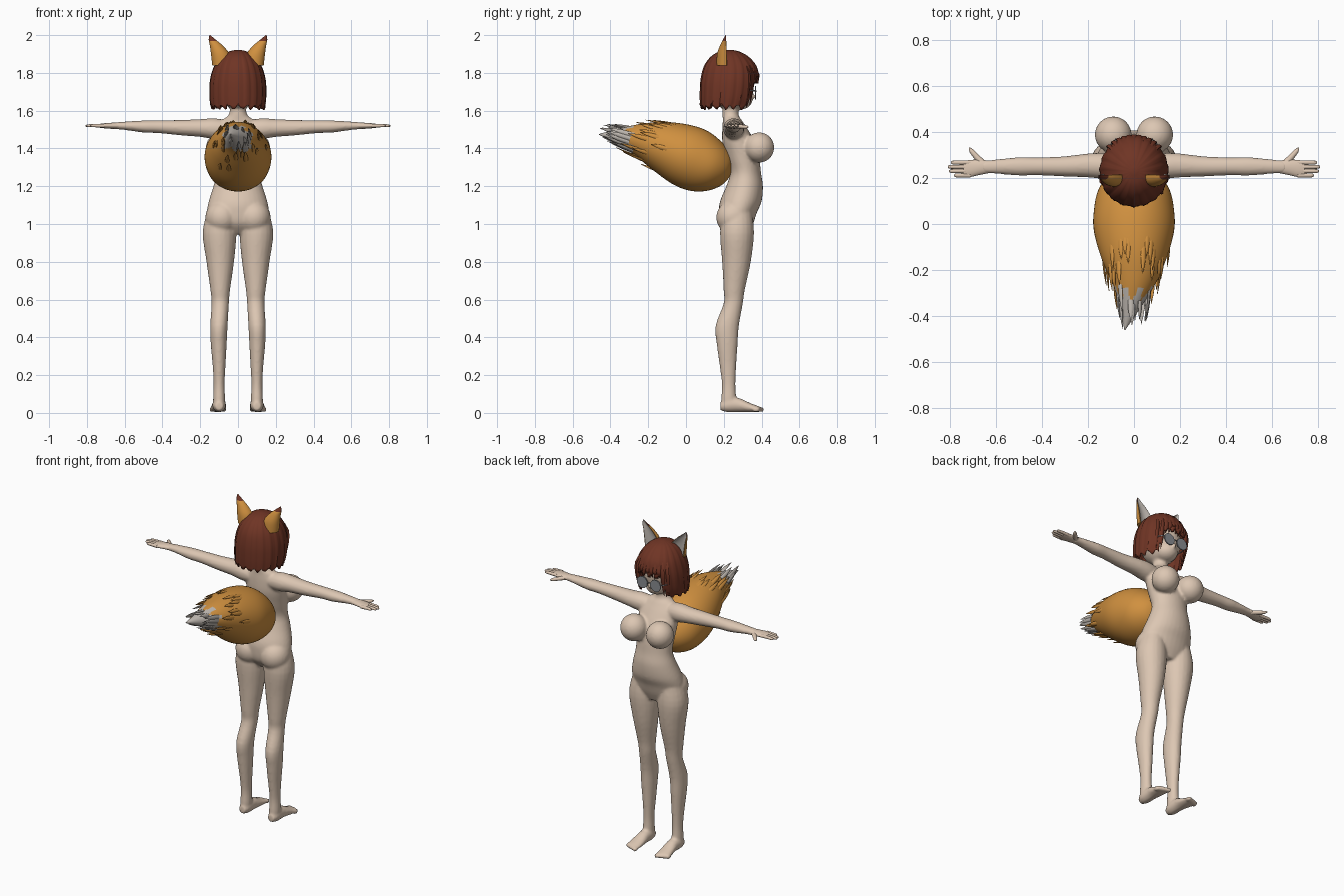
import bpy, bmesh, math, random
from mathutils import Vector, Matrix

random.seed(4)
if "Cube" in bpy.data.objects:
    bpy.data.objects.remove(bpy.data.objects["Cube"])

X, Y, Z = Vector((1, 0, 0)), Vector((0, 1, 0)), Vector((0, 0, 1))


def material(name, rgb, rough=0.7):
    m = bpy.data.materials.new(name)
    m.use_nodes = True
    m.diffuse_color = (*rgb, 1)
    node = m.node_tree.nodes["Principled BSDF"]
    node.inputs["Base Color"].default_value = (*rgb, 1)
    node.inputs["Roughness"].default_value = rough
    return m


skin = material("skin", (0.72, 0.57, 0.45))
auburn = material("auburn hair", (0.16, 0.035, 0.018))
orange = material("orange fur", (0.63, 0.28, 0.05))
pale = material("pale fur", (0.5, 0.46, 0.42))
lens_grey = material("lens grey", (0.25, 0.26, 0.28), 0.3)


def smooth_rows(rows, steps):
    """Catmull-Rom interpolation between loft rows."""
    out = []
    for i in range(len(rows) - 1):
        quad = [rows[max(i - 1, 0)], rows[i], rows[i + 1], rows[min(i + 2, len(rows) - 1)]]
        for k in range(steps):
            t = k / steps
            out.append([0.5 * (2 * b + (c - a) * t + (2 * a - 5 * b + 4 * c - d) * t * t
                               + (3 * b - a - 3 * c + d) * t ** 3)
                        for a, b, c, d in zip(*quad)])
    return out + [list(rows[-1])]


def ellipse(a):
    return math.cos(a), math.sin(a)


def loft(bm, rows, u, v, side=1, sides=20, steps=4, shape=ellipse, paint=None):
    """Skin elliptical rings (x, y, z, radius_u, radius_v) and cap both ends."""
    rings = []
    for x, y, z, ru, rv in smooth_rows(rows, steps):
        ring = []
        for j in range(sides):
            c, s = shape(2 * math.pi * j / sides)
            p = Vector((x, y, z)) + u * c * max(ru, 0.001) + v * s * max(rv, 0.001)
            ring.append(bm.verts.new((p.x * side, p.y, p.z)))
        rings.append(ring)
    for r0, r1 in zip(rings, rings[1:]):
        for j in range(sides):
            k = (j + 1) % sides
            f = bm.faces.new((r0[j], r0[k], r1[k], r1[j]))
            if paint:
                f.material_index = paint(f.calc_center_median(), 2 * math.pi * (j + 0.5) / sides)
    for ring in (rings[0], rings[-1]):
        f = bm.faces.new(ring)
        if paint:
            f.material_index = paint(f.calc_center_median(), -1)


def ball(bm, centre, radii):
    m = Matrix.Translation(centre) @ Matrix.Diagonal((*radii, 1))
    bmesh.ops.create_uvsphere(bm, u_segments=24, v_segments=16, radius=1, matrix=m)


def finish(name, bm, mats, angle=50):
    bmesh.ops.recalc_face_normals(bm, faces=bm.faces)
    me = bpy.data.meshes.new(name)
    bm.to_mesh(me)
    bm.free()
    ob = bpy.data.objects.new(name, me)
    bpy.context.collection.objects.link(ob)
    for m in mats:
        me.materials.append(m)
    bpy.ops.object.select_all(action="DESELECT")
    ob.select_set(True)
    bpy.context.view_layer.objects.active = ob
    bpy.ops.object.shade_smooth_by_angle(angle=math.radians(angle))
    return ob


# Body: torso, head and limbs fused into one smooth skin
bm = bmesh.new()
loft(bm, [(0, .28, .945, .09, .05), (0, .27, 1.0, .16, .085), (0, .275, 1.06, .165, .10),
          (0, .29, 1.12, .155, .11), (0, .31, 1.2, .13, .097), (0, .315, 1.27, .113, .082),
          (0, .30, 1.35, .118, .088), (0, .28, 1.43, .125, .087), (0, .26, 1.5, .12, .068),
          (0, .245, 1.55, .085, .05), (0, .235, 1.585, .046, .042), (0, .235, 1.70, .04, .04)],
     X, Y, sides=32)
ball(bm, (0, .235, 1.74), (.112, .125, .135))
ball(bm, (0, .285, 1.66), (.066, .068, .055))
ball(bm, (0, .358, 1.675), (.01, .014, .012))
for s in (1, -1):
    ball(bm, (s * .09, .387, 1.405), (.08, .08, .08))
    ball(bm, (s * .085, .25, 1.035), (.088, .09, .09))
    # leg
    loft(bm, [(.095, .27, 1.06, .07, .08), (.098, .27, .95, .089, .09), (.094, .267, .8, .073, .076),
              (.094, .255, .65, .052, .056), (.094, .25, .58, .046, .051), (.101, .218, .46, .046, .062),
              (.102, .218, .36, .042, .055), (.1, .222, .25, .034, .044), (.1, .226, .15, .029, .036),
              (.1, .226, .07, .032, .04), (.1, .226, .03, .028, .035)], X, Y, s)
    # foot and toes
    loft(bm, [(.1, .182, .035, .02, .022), (.1, .22, .042, .035, .038), (.1, .28, .042, .036, .037),
              (.103, .34, .028, .042, .024), (.105, .39, .02, .042, .014)], X, Z, s)
    for k in range(5):
        ball(bm, (s * (.073 + .017 * k), .396 - .006 * k, .018), (.011, .02, .014))
    # arm
    loft(bm, [(.06, .25, 1.50, .05, .05), (.13, .252, 1.505, .056, .055), (.2, .254, 1.508, .052, .047),
              (.3, .25, 1.51, .044, .041), (.42, .25, 1.515, .039, .034), (.5, .25, 1.516, .04, .032),
              (.6, .249, 1.52, .031, .022), (.66, .247, 1.52, .028, .017)], Y, Z, s)
body = finish("body", bm, [skin])
rem = body.modifiers.new("fuse", "REMESH")
rem.mode, rem.voxel_size, rem.use_smooth_shade = "VOXEL", 0.008, True
soft = body.modifiers.new("soften", "SMOOTH")
soft.factor, soft.iterations = 0.5, 4

# Hands
for s, name in ((1, "left_hand"), (-1, "right_hand")):
    bm = bmesh.new()
    loft(bm, [(.63, .248, 1.52, .027, .016), (.67, .246, 1.52, .033, .016),
              (.71, .241, 1.52, .037, .013), (.74, .239, 1.52, .034, .009)], Y, Z, s)
    for k, tip in enumerate((.782, .803, .808, .795)):
        y = .211 + .0185 * k
        loft(bm, [(.71, y, 1.52, .01, .01), (.76, y, 1.521, .009, .009),
                  (tip - .008, y, 1.52, .008, .007), (tip, y, 1.52, .002, .002)], Y, Z, s, 10, 2)
    d = Vector((.65, .76, 0))
    loft(bm, [(.652, .258, 1.518, .016, .013), (.68, .288, 1.516, .013, .011),
              (.705, .317, 1.514, .01, .009), (.715, .331, 1.514, .002, .002)],
         Vector((d.y, -d.x, 0)), Z, s, 10, 2)
    finish(name, bm, [skin])

# Hair: rippled bob with a ragged hem and an opening for the face
bm = bmesh.new()


def ripple(a):
    r = 1 + .013 * math.sin(19 * a) + .008 * math.sin(43 * a + 1)
    return r * math.cos(a), r * math.sin(a)


loft(bm, [(0, .215, 1.62, .143, .138), (0, .225, 1.68, .149, .15), (0, .232, 1.76, .146, .153),
          (0, .235, 1.83, .127, .14), (0, .232, 1.88, .095, .105), (0, .23, 1.91, .055, .06),
          (0, .23, 1.922, .012, .012)], X, Y, sides=112, steps=5, shape=ripple)


def on_face(f):
    c = f.calc_center_median()
    fringe = 1.755 + .018 * math.sin(c.x * 150)
    return c.z < fringe and c.y > .25 and abs(c.x) < .088


bmesh.ops.delete(bm, geom=[f for f in bm.faces if on_face(f) or f.calc_center_median().z < 1.6201],
                 context="FACES")
for v in bm.verts:
    if v.co.z < 1.623:
        a = math.atan2(v.co.y - .22, v.co.x)
        v.co.z += .012 * math.sin(19 * a) + random.uniform(-.008, .006)
hair = finish("hair", bm, [auburn], 40)
thick = hair.modifiers.new("thickness", "SOLIDIFY")
thick.thickness, thick.offset = 0.008, -1

# Fringe and side locks
bm = bmesh.new()
for k in range(11):
    x = -.105 + .021 * k
    y = .232 + .153 * math.sqrt(1 - (x / .15) ** 2)
    end = random.uniform(1.735, 1.765) if abs(x) < .08 else 1.63
    loft(bm, [(x * .8, y - .022, 1.84, .012, .006), (x, y - .003, 1.79, .014, .007),
              (x * 1.02, y - .008, (1.79 + end) / 2, .012, .006), (x, y - .022, end, .001, .001)],
         X, Y, sides=8, steps=2)
finish("hair_locks", bm, [auburn], 40)

# Ears: scooped cones with pale inner fur and dark tips


def scoop(a):
    c, s = math.cos(a), math.sin(a)
    return c, s if s < .35 else .35 - (s - .35)


def ear_paint(c, a):
    if a > 0 and math.sin(a) > .38:
        return 1
    return 2 if c.z > 1.967 else 0


for s, name in ((1, "left_ear"), (-1, "right_ear")):
    bm = bmesh.new()
    loft(bm, [(.082, .205, 1.84, .054, .045), (.094, .205, 1.9, .049, .04), (.115, .207, 1.945, .034, .027),
              (.136, .209, 1.975, .019, .014), (.149, .211, 2.0, .002, .002)],
         X, Y, s, 28, 5, scoop, ear_paint)
    finish(name, bm, [orange, pale, auburn], 40)

# Glasses: round lenses, bridge and temples
bm = bmesh.new()
for s in (1, -1):
    m = Matrix.Translation((s * .046, .368, 1.695)) @ Matrix.Rotation(math.pi / 2, 4, "X")
    bmesh.ops.create_cone(bm, cap_ends=True, segments=32, radius1=.036, radius2=.036, depth=.007, matrix=m)
    loft(bm, [(.08, .368, 1.705, .003, .003), (.11, .33, 1.707, .003, .003),
              (.118, .24, 1.71, .003, .003)], X, Z, s, 8, 2)
loft(bm, [(-.014, .368, 1.7, .003, .003), (0, .371, 1.703, .003, .003), (.014, .368, 1.7, .003, .003)],
     Y, Z, sides=8, steps=2)
finish("glasses", bm, [lens_grey], 30)

# Tail: plump tapering sweep with a ragged pale tip
up = Vector((0, .29, .957))
tail_rows = [(0, .245, 1.285, .03, .03), (0, .215, 1.288, .1, .085), (0, .15, 1.305, .153, .135),
             (0, .065, 1.335, .173, .165), (0, -.03, 1.37, .174, .162), (0, -.15, 1.418, .14, .128),
             (0, -.26, 1.452, .092, .082), (-.015, -.36, 1.466, .045, .042), (-.04, -.46, 1.475, .002, .002)]


def tail_paint(c, a):
    return 1 if c.y < -.3 + .03 * math.sin(7 * a) else 0


bm = bmesh.new()
loft(bm, tail_rows, X, up, sides=48, steps=6, paint=tail_paint)
finish("tail", bm, [orange, pale], 50)

# Pointed tufts lying along the rear half of the tail
bm = bmesh.new()
dense = smooth_rows(tail_rows, 6)
for k in range(46):
    x, y, z, ru, rv = random.choice(dense[26:43])
    a = k * 2.4
    out = X * math.cos(a) + up * math.sin(a)
    tangent = X * -math.sin(a) + up * math.cos(a)
    base = Vector((x, y, z)) + X * math.cos(a) * ru * .95 + up * math.sin(a) * rv * .95
    length = random.uniform(.08, .13)
    run = Vector((0, -.957, .29)) - out * .22
    mid, tip = base + run * length * .5 + out * .008, base + run * length + out * .014
    loft(bm, [(*base, .012, .006), (*mid, .011, .005), (*tip, .001, .001)],
         tangent, out, sides=8, steps=3, paint=lambda c, _, t=tip: 1 if t.y < -.37 else 0)
finish("tail_tufts", bm, [orange, pale], 50)
